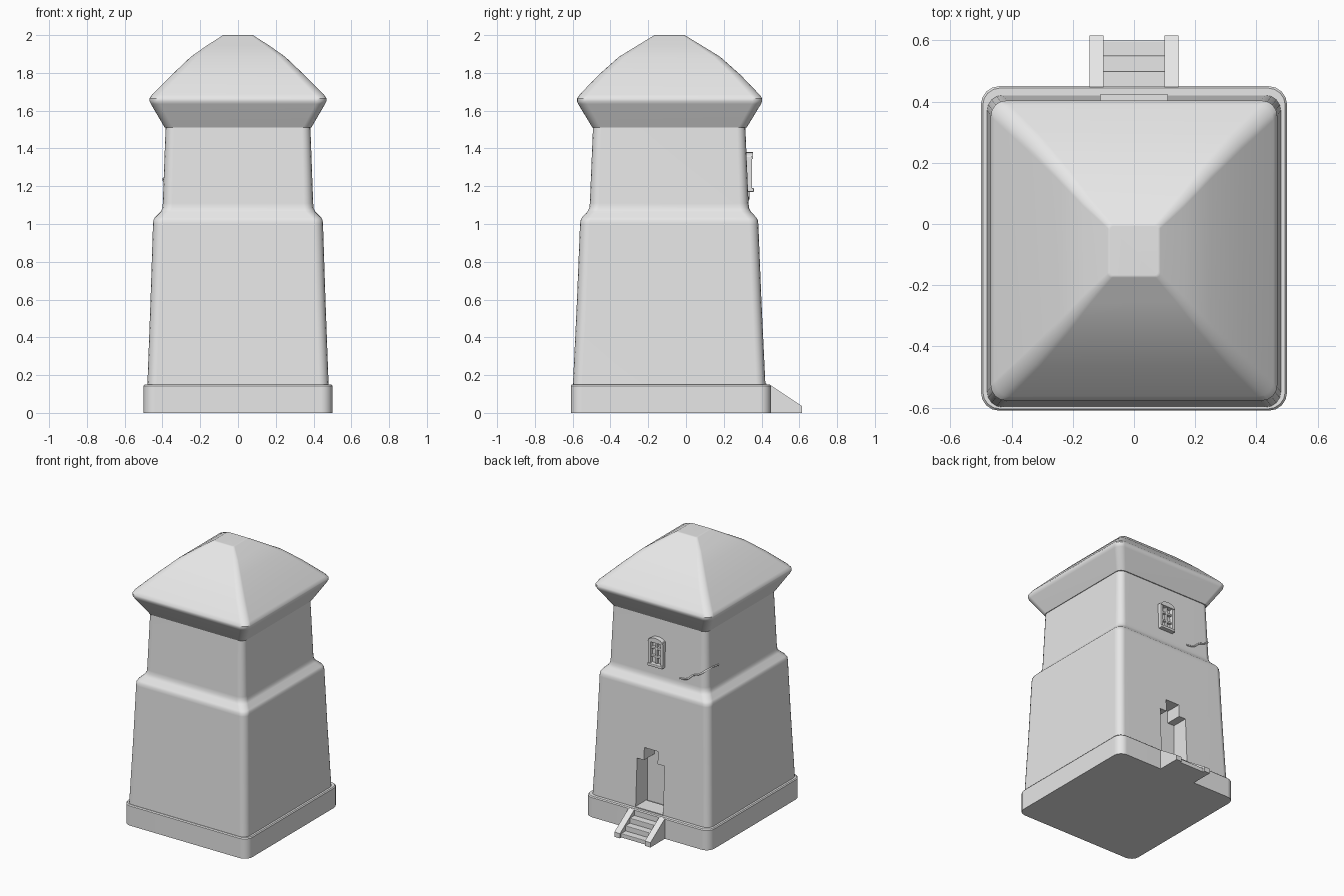
import bpy, bmesh, math
from mathutils import Vector

cube = bpy.data.objects.get("Cube")
if cube:
    bpy.data.objects.remove(cube, do_unlink=True)

stone = bpy.data.materials.new("plain_grey")
stone.use_nodes = True
stone.diffuse_color = (0.8, 0.8, 0.8, 1)
stone.node_tree.nodes["Principled BSDF"].inputs["Base Color"].default_value = (0.8, 0.8, 0.8, 1)


def finish(name, bm):
    """Turn a bmesh into a named object with the shared material."""
    bmesh.ops.recalc_face_normals(bm, faces=bm.faces)
    mesh = bpy.data.meshes.new(name)
    bm.to_mesh(mesh)
    bm.free()
    mesh.materials.append(stone)
    obj = bpy.data.objects.new(name, mesh)
    bpy.context.collection.objects.link(obj)
    return obj


def select(obj):
    bpy.ops.object.select_all(action='DESELECT')
    obj.select_set(True)
    bpy.context.view_layer.objects.active = obj


def smooth(obj, angle=40):
    select(obj)
    bpy.ops.object.shade_smooth_by_angle(angle=math.radians(angle))
    mod = obj.modifiers.new("even_shading", 'WEIGHTED_NORMAL')
    mod.keep_sharp = True


def loft(name, rings, cy, segments=4):
    """Stack rounded rectangles given as (z, half x, half y, corner radius)."""
    bm = bmesh.new()
    previous = None
    for z, hx, hy, r in rings:
        ring = []
        for quarter, (sx, sy) in enumerate([(1, 1), (-1, 1), (-1, -1), (1, -1)]):
            for i in range(segments + 1):
                a = math.pi / 2 * (quarter + i / segments)
                ring.append(bm.verts.new((sx * (hx - r) + r * math.cos(a),
                                          cy + sy * (hy - r) + r * math.sin(a), z)))
        if previous:
            n = len(ring)
            for i in range(n):
                j = (i + 1) % n
                bm.faces.new((previous[i], previous[j], ring[j], ring[i]))
        else:
            bm.faces.new(ring[::-1])
        previous = ring
    bm.faces.new(previous)
    return finish(name, bm)


def extrude(name, points, to_3d, direction):
    """Extrude a flat outline along a direction."""
    bm = bmesh.new()
    face = bm.faces.new([bm.verts.new(to_3d(*p)) for p in points])
    out = bmesh.ops.extrude_face_region(bm, geom=[face])
    verts = [v for v in out["geom"] if isinstance(v, bmesh.types.BMVert)]
    bmesh.ops.translate(bm, verts=verts, vec=direction)
    return finish(name, bm)


def box(name, low, high, bevel=0.0):
    bm = bmesh.new()
    bmesh.ops.create_cube(bm, size=1)
    low, high = Vector(low), Vector(high)
    for v in bm.verts:
        v.co = Vector(a + (b - a) * (c + 0.5) for a, b, c in zip(low, high, v.co))
    if bevel:
        bmesh.ops.bevel(bm, geom=bm.edges[:], offset=bevel, segments=2, profile=0.5, affect='EDGES')
    return finish(name, bm)


# Plinth
plinth = loft("plinth", [(0, 0.5, 0.53, 0.06), (0.143, 0.5, 0.53, 0.06),
                         (0.15, 0.494, 0.524, 0.056)], -0.08)
smooth(plinth)

# Tower walls with the soft ledge
walls = loft("tower_walls", [
    (0.14, 0.48, 0.51, 0.05), (0.6, 0.463, 0.488, 0.05),
    (1.0, 0.45, 0.472, 0.05), (1.02, 0.448, 0.469, 0.05),
    (1.035, 0.44, 0.461, 0.05), (1.065, 0.41, 0.433, 0.05),
    (1.085, 0.4, 0.423, 0.05), (1.11, 0.398, 0.42, 0.05),
    (1.52, 0.383, 0.403, 0.045)], -0.089)

# Doorway recess with a stepped head
half = [(0.11, 0.13), (0.11, 0.5), (0.055, 0.5), (0.055, 0.59)]
outline = half + [(-x, z) for x, z in reversed(half)]
cutter = extrude("door_cutter", outline, lambda x, z: (x, 0.285, z), (0, 0.3, 0))
cutter.hide_render = True
cut = walls.modifiers.new("doorway", 'BOOLEAN')
cut.operation = 'DIFFERENCE'
cut.solver = 'EXACT'
cut.object = cutter
select(walls)
bpy.ops.object.modifier_apply(modifier=cut.name)
bpy.data.objects.remove(cutter, do_unlink=True)
smooth(walls)

# Roof: flared eave, bowed hips, flat cap
roof = loft("roof", [
    (1.51, 0.388, 0.408, 0.045), (1.635, 0.461, 0.484, 0.05),
    (1.65, 0.468, 0.49, 0.05), (1.665, 0.468, 0.49, 0.05),
    (1.685, 0.455, 0.476, 0.05), (1.79, 0.35, 0.375, 0.045),
    (1.885, 0.25, 0.268, 0.035), (1.945, 0.165, 0.17, 0.025),
    (1.995, 0.086, 0.088, 0.015), (2.0, 0.078, 0.08, 0.012)], -0.087)
smooth(roof, 35)

# Stairs: sloping side rails, treads and threshold
rail = [(0.43, 0), (0.615, 0), (0.615, 0.035), (0.45, 0.145), (0.43, 0.145)]
for side, x in (("left", 0.1), ("right", -0.145)):
    extrude(side + "_stair_rail", rail, lambda y, z: (x, y, z), (0.045, 0, 0))
for i in range(3):
    y = 0.6 - i * 0.05
    box("stair_tread_%d" % (i + 1), (-0.11, 0.43, 0), (0.11, y, 0.03 + i * 0.037), 0.004)
box("threshold", (-0.11, 0.3, 0.14), (0.11, 0.425, 0.156))

# Window: posts, bars, sill and rounded head
for side in (-1, 1):
    x = side * 0.05
    box("window_post", (x - 0.01, 0.3, 1.18), (x + 0.01, 0.35, 1.36), 0.004)
box("window_mullion", (-0.007, 0.3, 1.19), (0.007, 0.343, 1.35), 0.003)
for z in (1.24, 1.3):
    box("window_bar", (-0.05, 0.3, z - 0.007), (0.05, 0.343, z + 0.007), 0.003)
box("window_sill", (-0.06, 0.3, 1.17), (0.06, 0.36, 1.19), 0.005)
arc = [(0.06 * math.cos(math.pi * i / 8), 1.345 + 0.035 * math.sin(math.pi * i / 8)) for i in range(9)]
head = extrude("window_head", arc, lambda x, z: (x, 0.3, z), (0, 0.055, 0))
smooth(head)

# Thin twig wrapping the back corner
curve = bpy.data.curves.new("twig", 'CURVE')
curve.dimensions = '3D'
curve.bevel_depth = 0.006
curve.bevel_resolution = 1
curve.resolution_u = 4
path = [(-0.18, 0.329, 1.13), (-0.24, 0.33, 1.14), (-0.29, 0.329, 1.18), (-0.34, 0.327, 1.2),
        (-0.378, 0.314, 1.23), (-0.393, 0.27, 1.24), (-0.394, 0.19, 1.23)]
spline = curve.splines.new('BEZIER')
spline.bezier_points.add(len(path) - 1)
for point, co in zip(spline.bezier_points, path):
    point.co = co
    point.handle_left_type = point.handle_right_type = 'AUTO'
curve.use_fill_caps = True
curve.materials.append(stone)
twig = bpy.data.objects.new("twig", curve)
bpy.context.collection.objects.link(twig)
